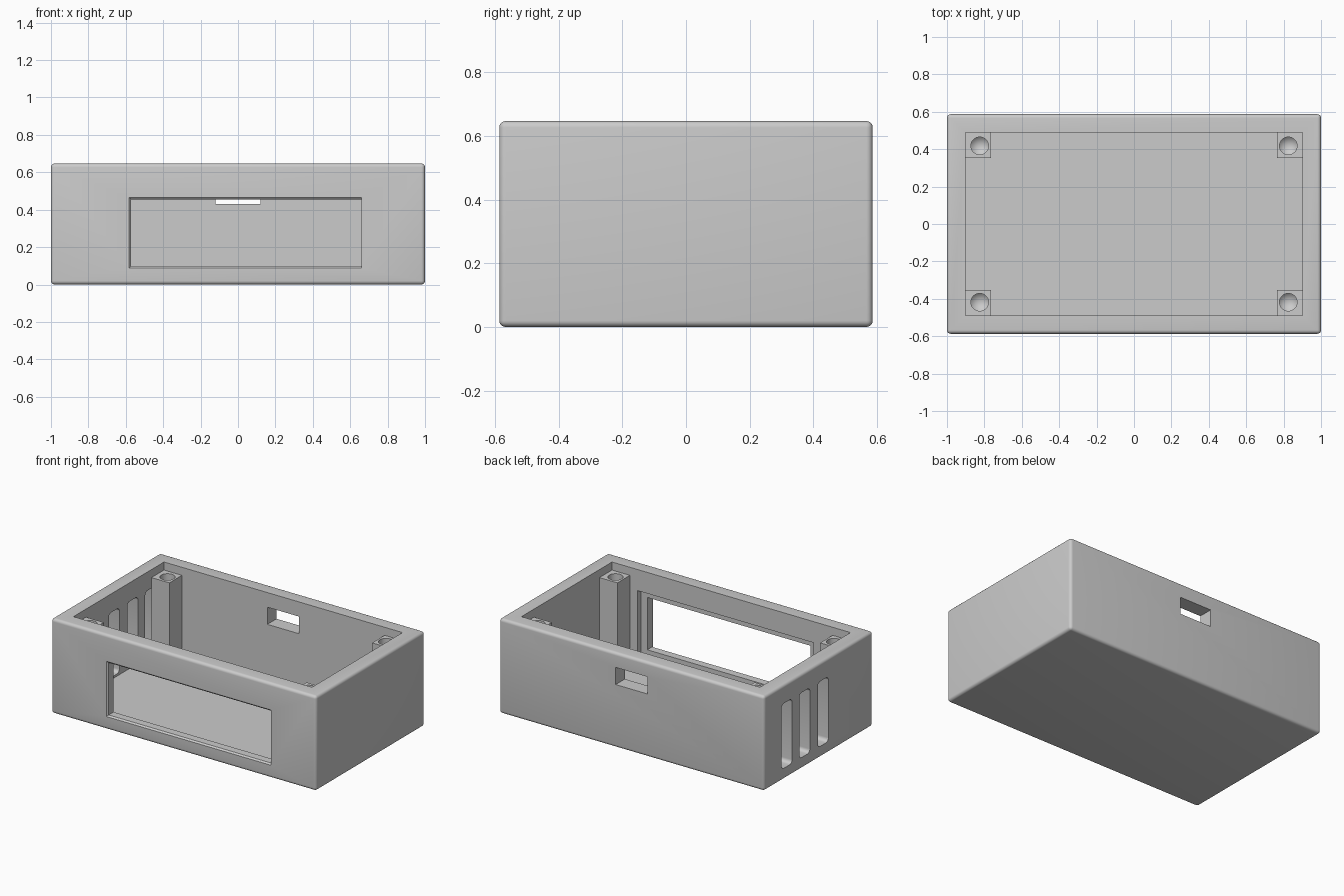
import bpy, bmesh, math

if "Cube" in bpy.data.objects:
    bpy.data.objects.remove(bpy.data.objects["Cube"])

grey = bpy.data.materials.new("grey_plastic")
grey.use_nodes = True
grey.diffuse_color = (0.6, 0.6, 0.6, 1)
grey.node_tree.nodes["Principled BSDF"].inputs["Base Color"].default_value = (0.6, 0.6, 0.6, 1)


def finish(name, bm):
    bmesh.ops.recalc_face_normals(bm, faces=bm.faces)
    mesh = bpy.data.meshes.new(name)
    bm.to_mesh(mesh)
    bm.free()
    mesh.materials.append(grey)
    obj = bpy.data.objects.new(name, mesh)
    bpy.context.collection.objects.link(obj)
    return obj


def box(name, x, y, z, radius=0, axis=None):
    """Box from ranges; rounds all edges, or only those along one axis."""
    bm = bmesh.new()
    bmesh.ops.create_cube(bm, size=1)
    for v in bm.verts:
        v.co = [r[0] + (c + 0.5) * (r[1] - r[0]) for c, r in zip(v.co, (x, y, z))]
    if radius:
        edges = [e for e in bm.edges if axis is None
                 or abs((e.verts[0].co - e.verts[1].co).normalized()[axis]) > 0.9]
        bmesh.ops.bevel(bm, geom=edges, offset=radius, segments=5,
                        profile=0.5, affect='EDGES')
    return finish(name, bm)


def cut(target, cutter):
    cutter.hide_render = True
    mod = target.modifiers.new("cut", 'BOOLEAN')
    mod.operation = 'DIFFERENCE'
    mod.solver = 'EXACT'
    mod.object = cutter
    bpy.context.view_layer.objects.active = target
    bpy.ops.object.modifier_apply(modifier=mod.name)
    bpy.data.objects.remove(cutter)


# Open tray with rounded outer edges
W, D, H = 1.0, 0.587, 0.647
IX, IY, FLOOR = 0.9, 0.488, 0.062
body = box("case_body", (-W, W), (-D, D), (0, H), 0.02)
cut(body, box("cavity", (-IX, IX), (-IY, IY), (FLOOR, 1)))

# Display window, chamfered outside on the left, top and bottom edges
WX, WZ = (-0.572, 0.66), (0.098, 0.455)
cut(body, box("window_cutter", WX, (-D - 0.1, -IY + 0.02), WZ))
chamfer = box("chamfer_cutter", WX, (-D - 0.02, -D + 0.01), WZ)
for v in chamfer.data.vertices:
    if v.co.y < -D:
        v.co.z += 0.03 if v.co.z > 0.2 else -0.03
        if v.co.x < 0:
            v.co.x -= 0.03
cut(body, chamfer)

# Wider panel recess behind the window, level with the floor
cut(body, box("recess_cutter", (-0.62, 0.707), (-0.525, -IY + 0.02), (FLOOR, 0.503)))

# Cable port in the back wall
cut(body, box("port_cutter", (-0.12, 0.12), (0.4, 0.7), (0.43, 0.547)))

# Three rounded vents in the right wall
for y in (0.342, 0.15, -0.05):
    cut(body, box("vent_cutter", (-1.1, -IX + 0.01), (y - 0.057, y + 0.057),
                  (FLOOR + 0.015, 0.52), 0.025, axis=0))

# Corner screw posts with drilled holes
P, TOP, R = 0.135, 0.592, 0.047
for sx, side in ((1, "left"), (-1, "right")):
    for sy, end in ((-1, "front"), (1, "back")):
        post = box(f"screw_post_{end}_{side}", sorted((sx * IX, sx * (IX - P))),
                   sorted((sy * IY, sy * (IY - P))), (FLOOR, TOP))
        bm = bmesh.new()
        bmesh.ops.create_cone(bm, cap_ends=True, segments=32, radius1=R,
                              radius2=R, depth=0.3)
        cap = min(bm.faces, key=lambda f: f.calc_center_median().z)
        tip = bmesh.ops.poke(bm, faces=[cap])["verts"][0]
        tip.co.z -= R
        bmesh.ops.translate(bm, verts=bm.verts,
                            vec=(sx * (IX - 0.075), sy * (IY - 0.07), TOP))
        cut(post, finish("drill", bm))

# Smooth the rounded edges, keep the others sharp
bpy.ops.object.select_all(action='DESELECT')
for obj in bpy.context.scene.objects:
    if obj.type == 'MESH' and obj.name.startswith(("case", "screw")):
        obj.select_set(True)
        bpy.context.view_layer.objects.active = obj
bpy.ops.object.shade_smooth_by_angle(angle=math.radians(30))
